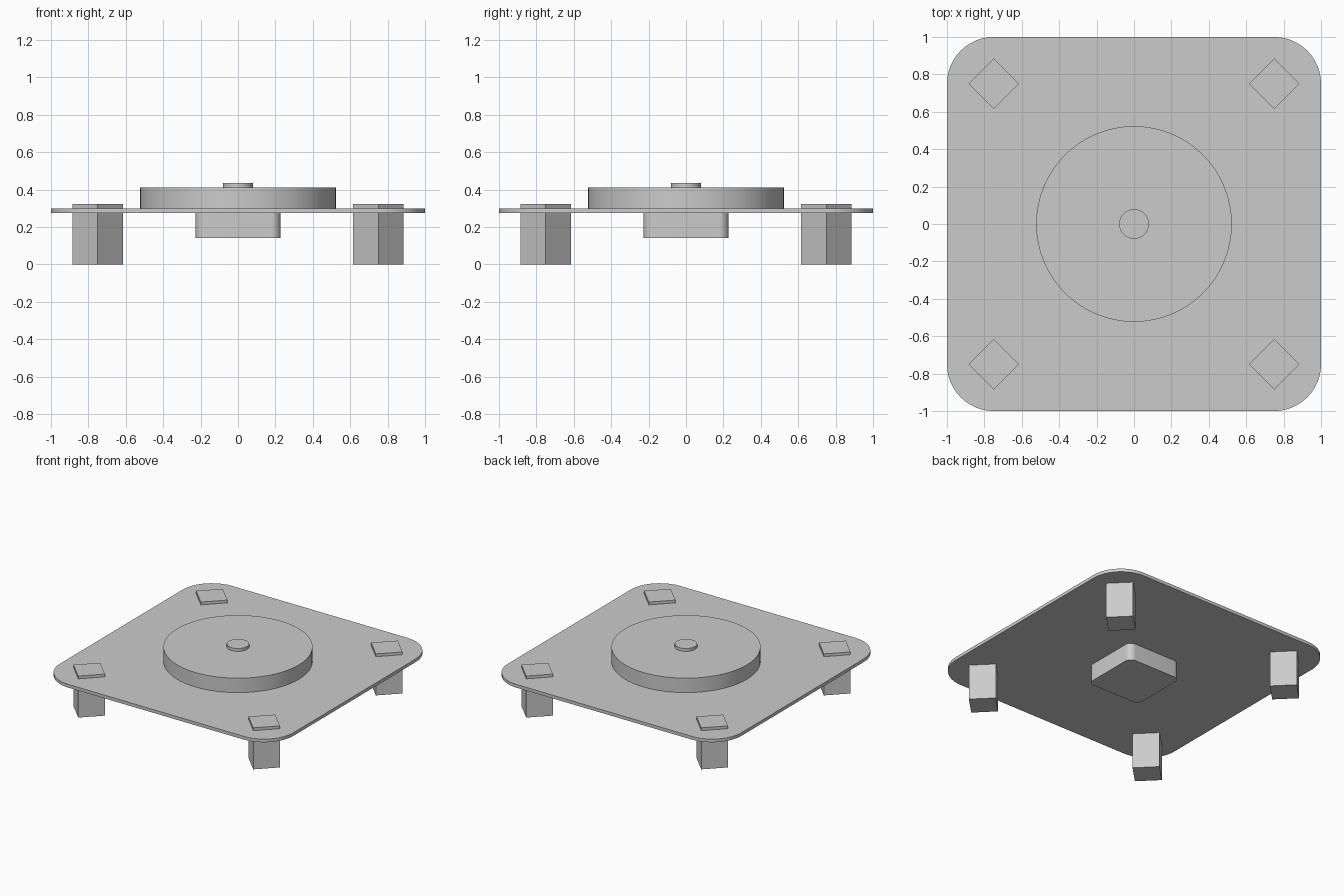
import bpy
import bmesh
from math import radians

cube = bpy.data.objects.get("Cube")
if cube:
    bpy.data.objects.remove(cube, do_unlink=True)

grey = bpy.data.materials.new("light grey")
grey.use_nodes = True
colour = (0.6, 0.6, 0.6, 1)
grey.diffuse_color = colour
grey.node_tree.nodes["Principled BSDF"].inputs["Base Color"].default_value = colour


def finish(obj, name, smooth):
    obj.name = obj.data.name = name
    obj.data.materials.append(grey)
    if smooth:
        bpy.ops.object.shade_smooth_by_angle(angle=radians(30))
    return obj


def box(name, width, bottom, top, x=0, y=0, turn=0, radius=0):
    """Square block, with its upright edges rounded when a radius is given."""
    bpy.ops.mesh.primitive_cube_add(size=1, location=(x, y, (bottom + top) / 2),
                                    rotation=(0, 0, radians(turn)))
    obj = bpy.context.object
    bm = bmesh.new()
    bm.from_mesh(obj.data)
    bmesh.ops.scale(bm, vec=(width, width, top - bottom), verts=bm.verts)
    if radius:
        upright = [e for e in bm.edges
                   if abs(e.verts[0].co.z - e.verts[1].co.z) > 1e-4]
        bmesh.ops.bevel(bm, geom=upright, offset=radius, segments=12,
                        profile=0.5, affect='EDGES')
    bm.to_mesh(obj.data)
    bm.free()
    return finish(obj, name, radius > 0)


def disc(name, radius, bottom, top):
    bpy.ops.mesh.primitive_cylinder_add(vertices=64, radius=radius,
                                        depth=top - bottom,
                                        location=(0, 0, (bottom + top) / 2))
    return finish(bpy.context.object, name, True)


# Thin base plate with large rounded corners
box("base_plate", 2, 0.275, 0.3, radius=0.25)

# Round platform and its centre button
disc("round_platform", 0.523, 0.3, 0.412)
disc("centre_button", 0.079, 0.412, 0.435)

# Block under the plate
box("under_block", 0.455, 0.142, 0.275, radius=0.05)

# Four legs set diagonally, standing slightly proud of the plate
for side, x in (("left", 0.75), ("right", -0.75)):
    for end, y in (("front", -0.75), ("back", 0.75)):
        box(f"{end}_{side}_leg", 0.19, 0, 0.322, x, y, turn=45)
